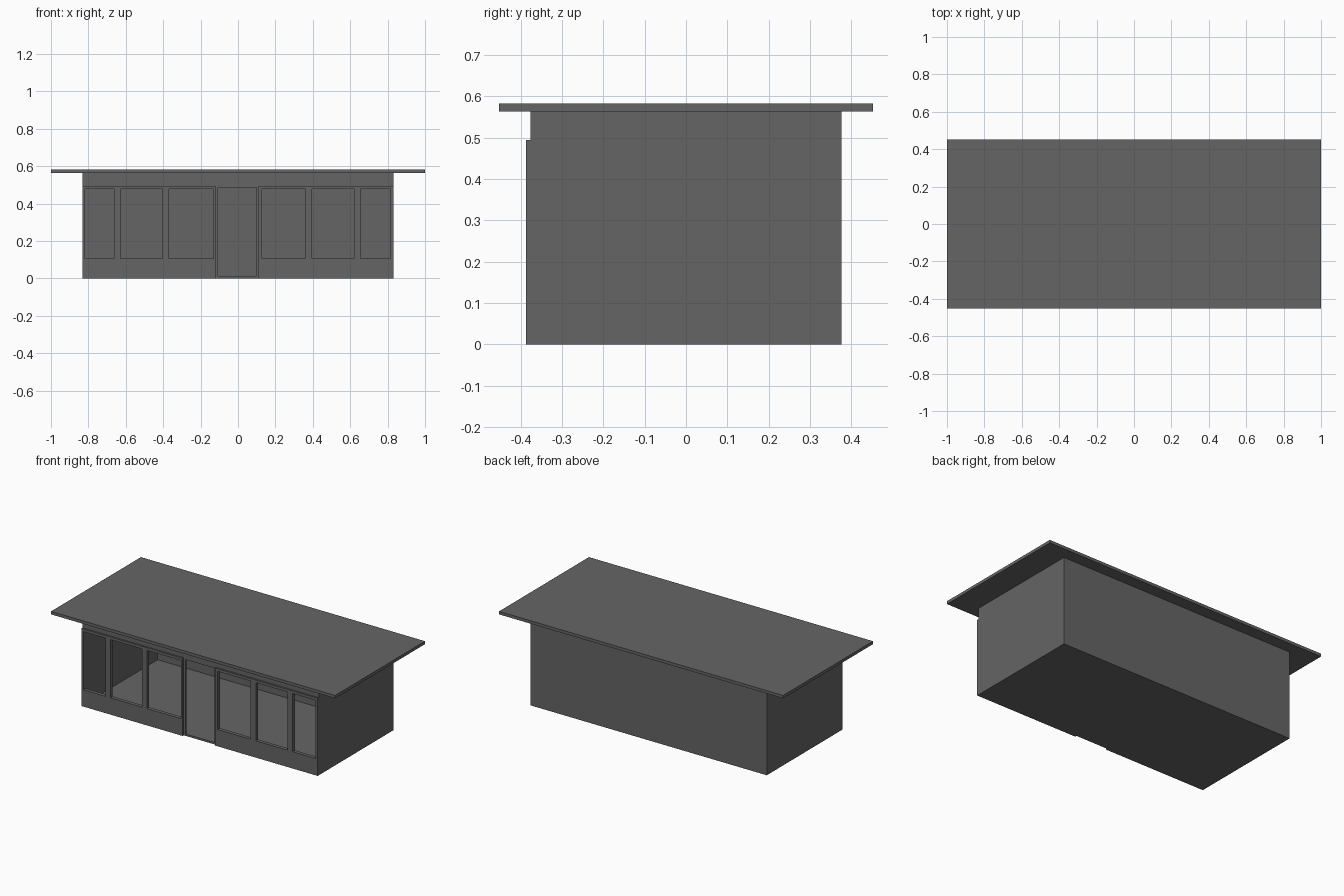
import bpy
import bmesh
from mathutils import Matrix

if "Cube" in bpy.data.objects:
    bpy.data.objects.remove(bpy.data.objects["Cube"], do_unlink=True)

GREY = (0.13, 0.13, 0.13, 1)
mat = bpy.data.materials.new("dark grey")
mat.use_nodes = True
mat.diffuse_color = GREY
mat.node_tree.nodes["Principled BSDF"].inputs["Base Color"].default_value = GREY


def boxes(name, spans):
    """One object from boxes given as (x0, x1, y0, y1, z0, z1)."""
    bm = bmesh.new()
    for x0, x1, y0, y1, z0, z1 in spans:
        place = Matrix.Translation(((x0 + x1) / 2, (y0 + y1) / 2, (z0 + z1) / 2))
        size = Matrix.Diagonal((x1 - x0, y1 - y0, z1 - z0, 1))
        bmesh.ops.create_cube(bm, size=1, matrix=place @ size)
    mesh = bpy.data.meshes.new(name)
    bm.to_mesh(mesh)
    bm.free()
    mesh.materials.append(mat)
    obj = bpy.data.objects.new(name, mesh)
    bpy.context.scene.collection.objects.link(obj)
    return obj


def cut(obj, cutter):
    mod = obj.modifiers.new("cut", 'BOOLEAN')
    mod.operation = 'DIFFERENCE'
    mod.solver = 'EXACT'
    mod.object = cutter


# Window and door openings across the front
WINDOWS = [(-0.818, -0.662), (-0.628, -0.404), (-0.37, -0.132),
           (0.128, 0.36), (0.396, 0.62), (0.656, 0.815)]
SILL, HEAD = 0.107, 0.477
openings = boxes("opening_cutter",
                 [(a, b, -0.45, -0.25, SILL, HEAD) for a, b in WINDOWS]
                 + [(-0.108, 0.098, -0.45, -0.25, 0.012, 0.485)])
cavity = boxes("room_cutter", [(-0.821, 0.821, -0.364, 0.365, 0.01, 0.7)])

# Hollow building body with floor and four walls
body = boxes("building_walls", [(-0.832, 0.832, -0.376, 0.376, 0, 0.563)])
cut(body, cavity)
cut(body, openings)

# Raised facade panels on either side of the door
for name, x0, x1 in (("facade_panel_right", -0.832, -0.119),
                     ("facade_panel_left", 0.109, 0.832)):
    cut(boxes(name, [(x0, x1, -0.387, -0.376, 0, 0.494)]), openings)

# Flat overhanging roof
boxes("roof_slab", [(-1, 1, -0.452, 0.452, 0.563, 0.582)])

# Bake the cuts and drop the cutters
bpy.context.view_layer.update()
graph = bpy.context.evaluated_depsgraph_get()
for obj in [o for o in bpy.context.scene.objects if o.modifiers]:
    baked = bpy.data.meshes.new_from_object(obj.evaluated_get(graph))
    obj.modifiers.clear()
    obj.data = baked
    graph = bpy.context.evaluated_depsgraph_get()
for helper in (openings, cavity):
    bpy.data.objects.remove(helper, do_unlink=True)
